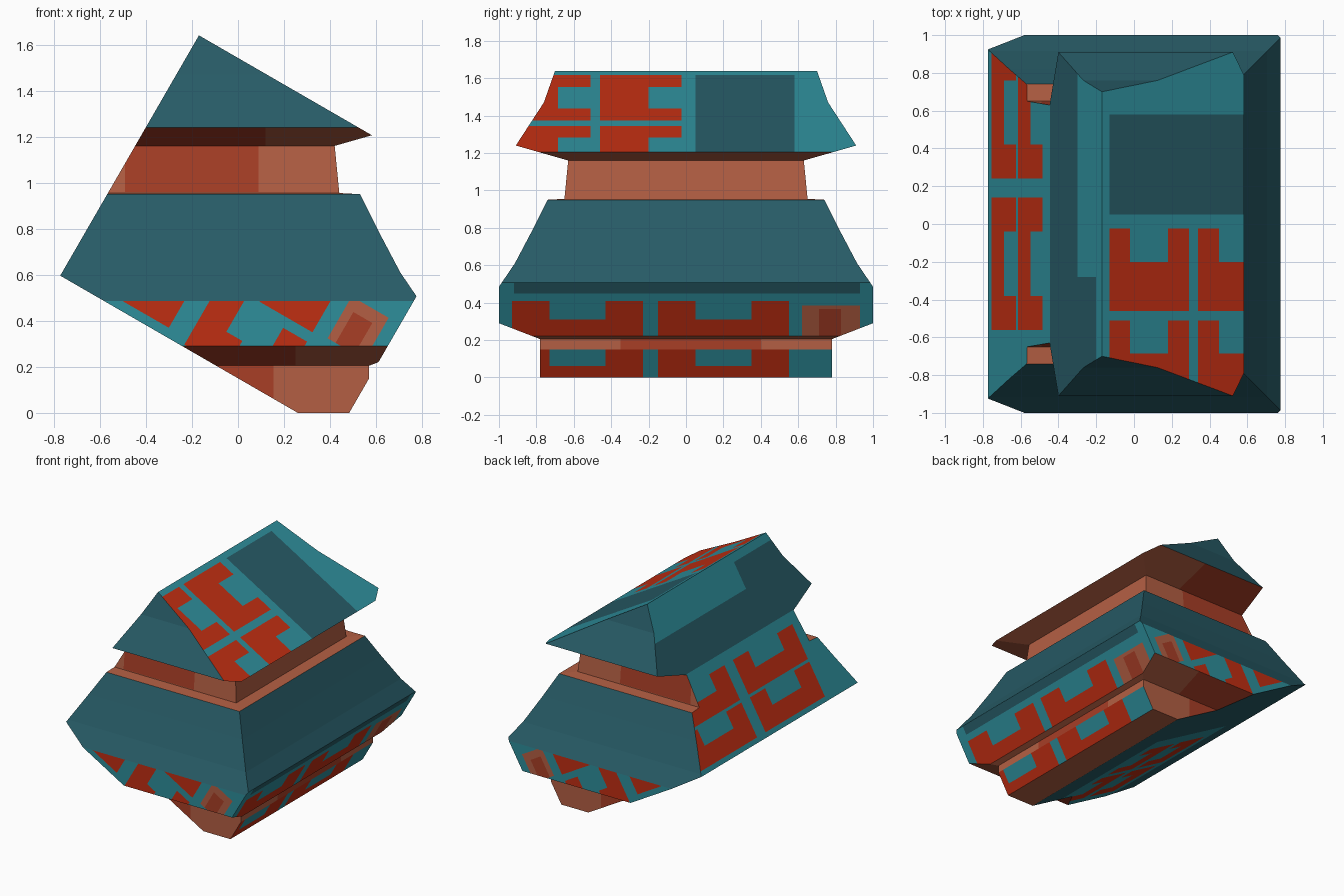
import bpy, bmesh, math
from mathutils import Vector

if "Cube" in bpy.data.objects:
    bpy.data.objects.remove(bpy.data.objects["Cube"])

def srgb(r, g, b):
    f = lambda c: (c/255/12.92) if c < 10 else ((c/255 + .055)/1.055)**2.4
    return (f(r), f(g), f(b), 1)

TEAL, DARK, RED, CLAY, BRICK = range(5)
COLOURS = [("teal", srgb(46, 142, 155)), ("dark_teal", srgb(39, 91, 102)),
           ("red", srgb(192, 46, 18)), ("clay", srgb(180, 95, 67)),
           ("brick", srgb(168, 62, 38))]

mesh = bpy.data.meshes.new("tilted_tower")
tower = bpy.data.objects.new("tilted_tower", mesh)
bpy.context.collection.objects.link(tower)
for name, col in COLOURS:
    m = bpy.data.materials.new(name)
    m.diffuse_color = col
    m.use_nodes = True
    m.node_tree.nodes["Principled BSDF"].inputs["Base Color"].default_value = m.diffuse_color
    mesh.materials.append(m)

bm = bmesh.new()

# stacked square tower: (z, half width), centred left of the origin
CX = -0.21
PROFILE = [(-.1, .78), (.205, .78), (.29, 1), (.485, 1), (.61, .915), (.79, .82),
           (.95, .74), (.955, .65), (1.16, .63), (1.24, .91), (1.47, .76),
           (1.64, .70), (1.8, .65)]
rings = [[bm.verts.new((CX + sx*h, sy*h, z)) for sx, sy in ((-1, -1), (1, -1), (1, 1), (-1, 1))]
         for z, h in PROFILE]
for a, b in zip(rings, rings[1:]):
    for i in range(4):
        j = (i + 1) % 4
        bm.faces.new((a[i], a[j], b[j], b[i]))
bm.faces.new(rings[0][::-1])
bm.faces.new(rings[-1])

# slice by a box turned 30 degrees, plus the ground
c, s = math.cos(math.pi/6), .5
LEFT, TOP = Vector((-c, 0, s)), Vector((s, 0, c))
RIGHT, BOTTOM = -LEFT, -TOP
FRONT, BACK = Vector((0, -1, 0)), Vector((0, 1, 0))
for p, n in (((-.77, 0, .6), LEFT), ((-.17, 0, 1.64), TOP), ((.483, 0, 0), RIGHT),
             ((.26, 0, 0), BOTTOM), ((0, 0, 0), Vector((0, 0, -1)))):
    r = bmesh.ops.bisect_plane(bm, geom=bm.verts[:] + bm.edges[:] + bm.faces[:],
                               plane_co=p, plane_no=n, clear_outer=True, dist=1e-6)
    edges = [e for e in r["geom_cut"] if isinstance(e, bmesh.types.BMEdge)]
    bmesh.ops.edgenet_fill(bm, edges=edges)
bmesh.ops.recalc_face_normals(bm, faces=bm.faces[:])
bm.normal_update()

def facet(n, z0=-9, z1=9, tol=.995):
    return [f for f in bm.faces if f.normal.dot(n) > tol
            and z0 < f.calc_center_median().z < z1]

# base colours by direction and height
for f in bm.faces:
    z, n = f.calc_center_median().z, f.normal
    if max(n.dot(d) for d in (LEFT, TOP, RIGHT)) > .995:
        f.material_index = TEAL
    elif n.dot(BOTTOM) > .995:
        f.material_index = DARK
    elif abs(n.y) > .995 and .29 < z < .49:
        f.material_index = TEAL
    elif n.z < -.5 or z < .285 or .945 < z < 1.2:
        f.material_index = CLAY
    else:
        f.material_index = DARK
cut = [f for d in (LEFT, TOP, RIGHT, BOTTOM) for f in facet(d)]
bmesh.ops.triangulate(bm, faces=cut)
bm.normal_update()

def paint(n, u, v, rects, z0=-9, z1=9, tol=.995):
    """Cut facet n along the rectangles (u0, u1, v0, v1, colour) and colour them."""
    u, v = Vector(u), Vector(v)
    lines = {(0, round(x, 3)) for r in rects for x in r[:2]}
    lines |= {(1, round(x, 3)) for r in rects for x in r[2:4]}
    for k, x in sorted(lines):
        fs = facet(n, z0, z1, tol)
        geom = fs + list({e for f in fs for e in f.edges}) + list({w for f in fs for w in f.verts})
        ax = (u, v)[k]
        bmesh.ops.bisect_plane(bm, geom=geom, plane_co=ax*x, plane_no=ax, dist=1e-5)
        bm.normal_update()
    for f in facet(n, z0, z1, tol):
        m = f.calc_center_median()
        a, b = m.dot(u), m.dot(v)
        for u0, u1, v0, v1, col in rects:
            if u0 < a < u1 and v0 < b < v1:
                f.material_index = col

def cup(u0, u1, v0, v1, arm, bar):
    """U shape: bar along u at v0 with an arm at both ends."""
    return [(u0, u1, v0, v0 + bar, RED), (u0, u0 + arm, v0, v1, RED), (u1 - arm, u1, v0, v1, RED)]

X, Y, Z = (1, 0, 0), (0, 1, 0), (0, 0, 1)

# roof slope: dark panel and four cups
rects = [(-.13, .9, .05, .58, DARK)]
for x in (-.13, .34):
    for y in (-.46, -.945):
        rects += cup(x, x + .42, y, y + .435, .11, .26)
paint(TOP, X, Y, rects)

# left slice: dark roof part, four cups below
rects = [(-2, 2, -.445, -.3, DARK), (-2, -.28, -.445, -.2, DARK)]
for y in (-.56, .24):
    for x in (-.755, -.615):
        rects += cup(y, y + .7, x, x + .13, .18, .068)
paint(LEFT, Y, X, rects)

# right slice: dark rim, two rows of cups, clay badge
rects = [(-.92, .93, .45, .505, DARK), (.62, .93, .2, .385, CLAY), (.71, .83, .2, .365, BRICK)]
for y in (-.93, -.15):
    rects += cup(y, y + .7, .22, .41, .2, .09) + cup(y, y + .7, -.04, .158, .2, .1)
paint(RIGHT, Y, Z, rects)

# bottom slice: patterned area
rects = [(-1.2, .25, -.62, 0, TEAL)]
for y in (-.9, -.38):
    for x in (-.57, -.3):
        rects += cup(y, y + .46, x, x + .22, .12, .11)
paint(BOTTOM, Y, X, rects)

# band on front and back: pattern turned with the slicing box
rects = [(-.75, -.445, .17, .4, RED), (-.35, -.22, .14, .6, RED), (-.35, -.14, .14, .28, RED),
         (-.16, .105, .465, .8, RED), (-.015, .105, .1, .418, RED),
         (.175, .36, .475, .685, CLAY), (.215, .31, .475, .63, BRICK)]
for d in (FRONT, BACK):
    paint(d, (c, 0, -s), (s, 0, c), rects, .29, .484)

# brick parts of neck, base and eaves
for sy in (-1, 1):
    d = Vector((0, sy, 0))
    paint(d, X, Z, [(-.49, .09, .96, 1.16, BRICK)], .96, 1.16, .98)
    paint(d, X, Z, [(-1, .155, 0, .205, BRICK)], 0, .205)
    under = Vector((0, sy*.28, -.96)).normalized()
    paint(under, X, Z, [(-1, .12, 1.1, 1.3, BRICK)], 1.1, 1.3, .99)
    paint(under, X, Z, [(-1, .25, .2, .3, BRICK)], .2, .3, .99)
paint(Vector(X), Y, Z, [(-.35, .4, .1, .205, BRICK)], .1, .205)

bm.to_mesh(mesh)
bm.free()
